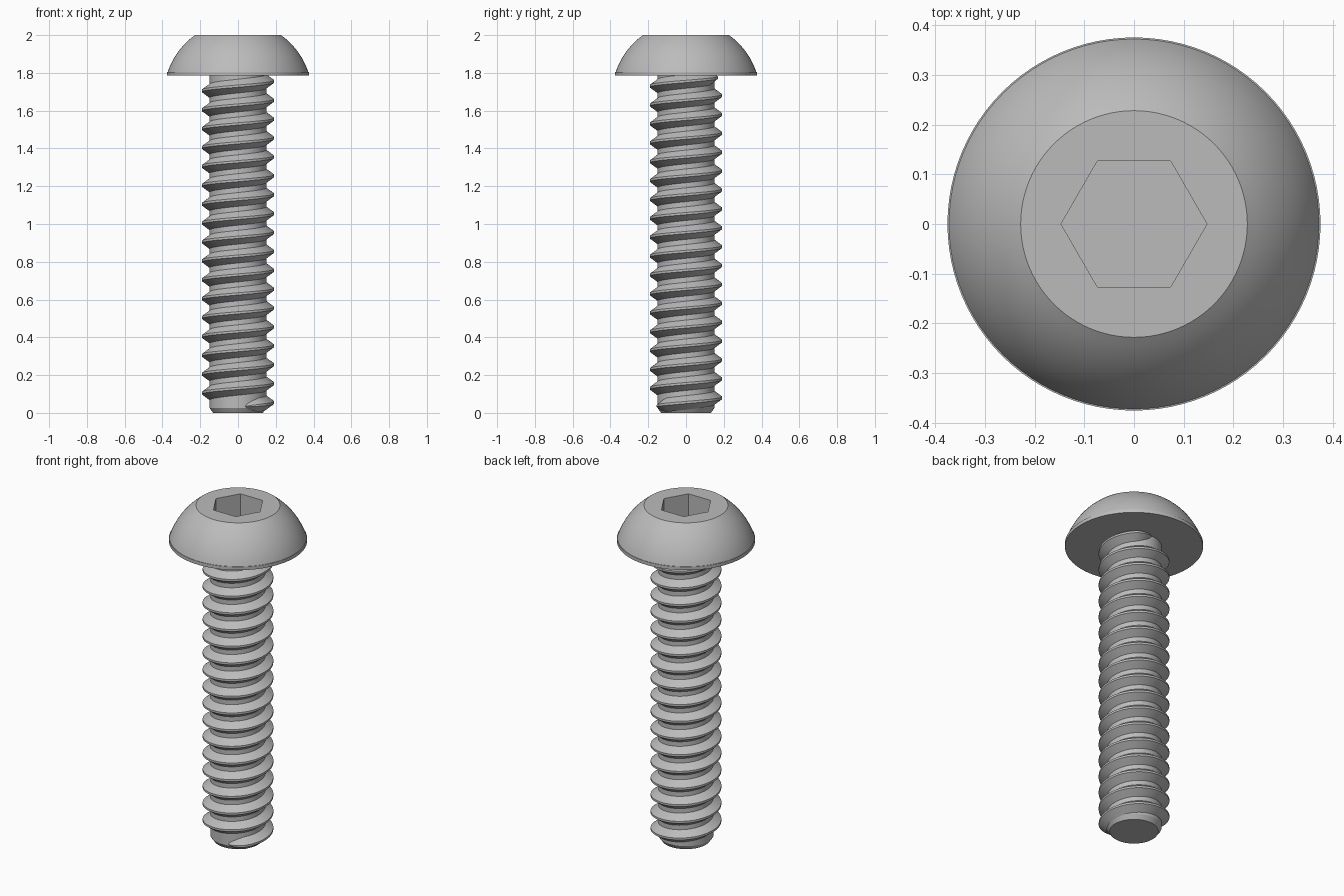
import bpy, bmesh, math

cube = bpy.data.objects.get("Cube")
if cube:
    bpy.data.objects.remove(cube, do_unlink=True)

steel = bpy.data.materials.new("grey_steel")
steel.use_nodes = True
steel.diffuse_color = (0.5, 0.5, 0.5, 1)
steel.node_tree.nodes["Principled BSDF"].inputs["Base Color"].default_value = (0.5, 0.5, 0.5, 1)


def finish(bm, name):
    """Turn a bmesh into a smooth-shaded object with sharp edges kept."""
    bmesh.ops.recalc_face_normals(bm, faces=bm.faces)
    mesh = bpy.data.meshes.new(name)
    bm.to_mesh(mesh)
    bm.free()
    mesh.materials.append(steel)
    obj = bpy.data.objects.new(name, mesh)
    bpy.context.collection.objects.link(obj)
    bpy.ops.object.select_all(action='DESELECT')
    obj.select_set(True)
    bpy.context.view_layer.objects.active = obj
    bpy.ops.object.shade_smooth_by_angle(angle=math.radians(30))
    return obj


def skin(bm, rows, closed):
    """Join successive rows of vertices with quads."""
    for a, b in zip(rows, rows[1:]):
        for i in range(len(a) if closed else len(a) - 1):
            j = (i + 1) % len(a)
            bm.faces.new((a[i], a[j], b[j], b[i]))


def lathe(name, rings, segments=96):
    """Stack rings of (radius or radius function, height) and cap both ends."""
    bm = bmesh.new()
    rows = []
    for radius, z in rings:
        row = []
        for i in range(segments):
            t = math.tau * i / segments
            r = radius(t) if callable(radius) else radius
            row.append(bm.verts.new((r * math.cos(t), r * math.sin(t), z)))
        rows.append(row)
    skin(bm, rows, True)
    bm.faces.new(rows[0])
    bm.faces.new(rows[-1])
    return finish(bm, name)


def hexagon(t):
    """Radius of the hex socket at angle t, with corners on the x axis."""
    return 0.127 / math.cos(t % (math.pi / 3) - math.pi / 6)


# Button head: short rim, spherical dome, flat top and hex socket
RIM_Z, DOME_CENTRE, DOME_R = 1.805, 1.681, 0.392
low = math.asin((RIM_Z - DOME_CENTRE) / DOME_R)
high = math.asin((2 - DOME_CENTRE) / DOME_R)
dome = []
for k in range(13):
    a = low + (high - low) * k / 12
    dome.append((DOME_R * math.cos(a), DOME_CENTRE + DOME_R * math.sin(a)))
lathe("button_head", [(0.375, 1.785), (0.375, RIM_Z)] + dome
      + [(hexagon, 2.0), (hexagon, 1.86)])

# Shank core with a chamfered tip
CORE = 0.15
lathe("shank_core", [(0.132, 0), (CORE, 0.026), (CORE, 1.79)])

# Helical thread, fading into the core at both ends
PITCH, PHASE, CREST = 0.1, 0.055, 0.192
START, END, FADE = -75, 88 + 17 * 360, 32
bm = bmesh.new()
rows = []
steps = (END - START) // 6
for k in range(steps + 1):
    deg = START + (END - START) * k / steps
    t = math.radians(deg)
    grow = min(1, (deg - START) / FADE, (END - deg) / FADE)
    grow = math.sqrt(max(grow, 0.01))
    z = PHASE + PITCH * deg / 360
    crest = CORE + (CREST - CORE) * grow
    base = 0.038 * grow
    tip = 0.006 * grow
    section = [(CORE - 0.002, -base), (crest, -tip), (crest, tip), (CORE - 0.002, base)]
    rows.append([bm.verts.new((r * math.cos(t), r * math.sin(t), z + dz))
                 for r, dz in section])
skin(bm, rows, True)
bm.faces.new(rows[0])
bm.faces.new(rows[-1])
finish(bm, "thread")
